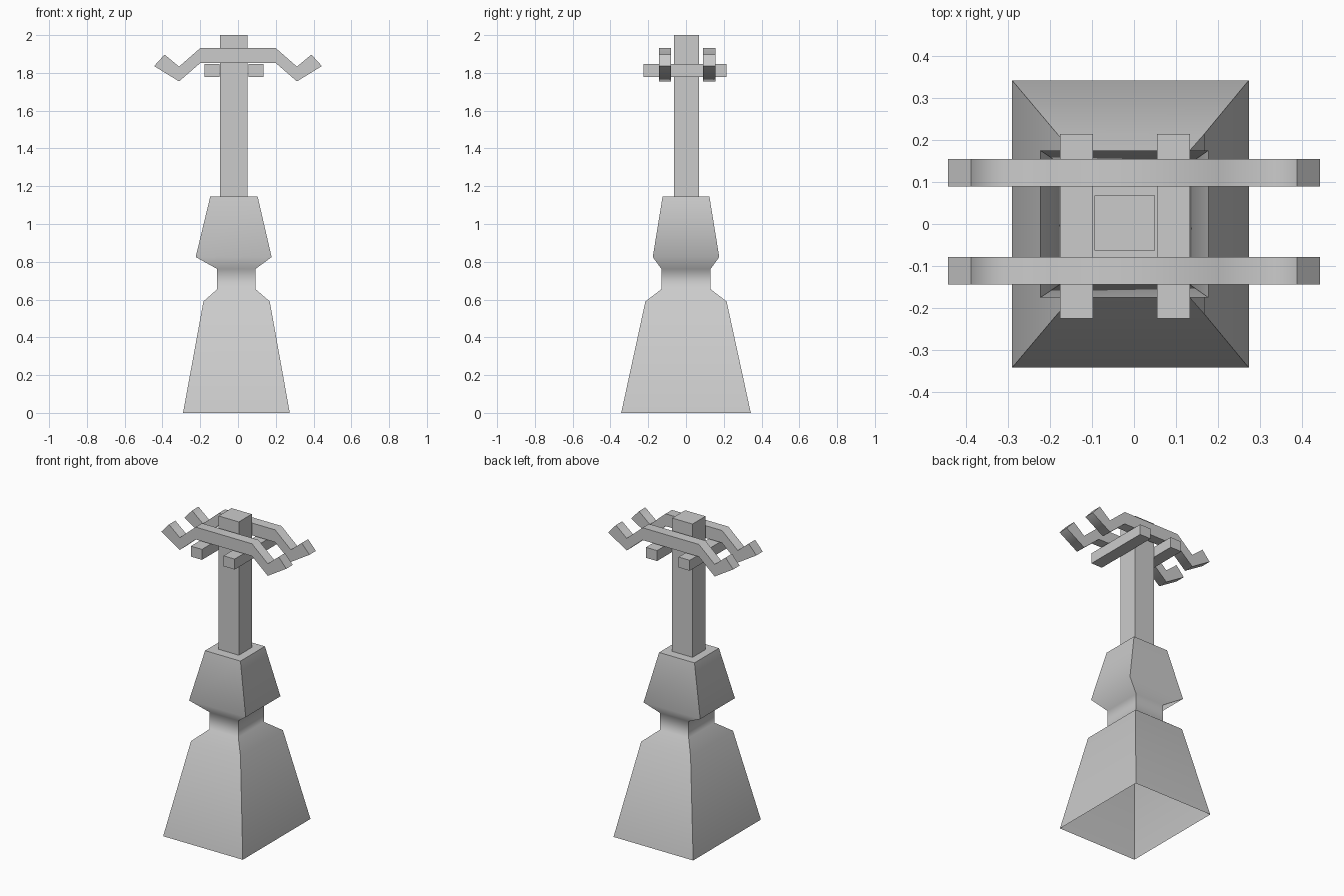
import bpy, bmesh
from math import radians

cube = bpy.data.objects.get("Cube")
if cube:
    bpy.data.objects.remove(cube, do_unlink=True)

grey = bpy.data.materials.new("plain grey")
grey.use_nodes = True
colour = (0.6, 0.6, 0.6, 1)
grey.diffuse_color = colour
grey.node_tree.nodes["Principled BSDF"].inputs["Base Color"].default_value = colour


def finish(name, bm):
    mesh = bpy.data.meshes.new(name)
    bm.to_mesh(mesh)
    bm.free()
    mesh.materials.append(grey)
    obj = bpy.data.objects.new(name, mesh)
    bpy.context.collection.objects.link(obj)
    return obj


def box(name, x, y, z):
    bm = bmesh.new()
    bmesh.ops.create_cube(bm, size=1)
    for v in bm.verts:
        v.co = [lo if c < 0 else hi for c, (lo, hi) in zip(v.co, (x, y, z))]
    return finish(name, bm)


def arm(name, y0, y1):
    # Gull-wing outline: right half, mirrored to the left, then extruded in depth
    half = [(0.2, 1.931), (0.312, 1.833), (0.389, 1.897),
            (0.444, 1.836), (0.312, 1.755), (0.2, 1.852)]
    outline = half + [(-x, z) for x, z in reversed(half)]
    bm = bmesh.new()
    face = bm.faces.new([bm.verts.new((x, y0, z)) for x, z in outline])
    ext = bmesh.ops.extrude_face_region(bm, geom=[face])
    moved = [g for g in ext["geom"] if isinstance(g, bmesh.types.BMVert)]
    bmesh.ops.translate(bm, verts=moved, vec=(0, y1 - y0, 0))
    bmesh.ops.recalc_face_normals(bm, faces=bm.faces)
    obj = finish(name, bm)
    bpy.ops.object.select_all(action='DESELECT')
    obj.select_set(True)
    bpy.context.view_layer.objects.active = obj
    bpy.ops.object.shade_smooth_by_angle(angle=radians(84))


# Pedestal: stacked rectangular rings (z, left x, right x, half depth), open below
rings = [(0, -0.291, 0.274, 0.343), (0.59, -0.183, 0.168, 0.215),
         (0.655, -0.11, 0.093, 0.13), (0.762, -0.11, 0.093, 0.13),
         (0.825, -0.224, 0.178, 0.176), (1.145, -0.147, 0.104, 0.124)]
bm = bmesh.new()
loops = [[bm.verts.new(p) for p in ((a, -d, z), (b, -d, z), (b, d, z), (a, d, z))]
         for z, a, b, d in rings]
for low, high in zip(loops, loops[1:]):
    for i in range(4):
        j = (i + 1) % 4
        bm.faces.new((low[i], low[j], high[j], high[i]))
bm.faces.new(loops[-1])
# Smooth up the sides, crisp at the four corners and the top rim
top = rings[-1][0]
for f in bm.faces:
    f.smooth = True
for e in bm.edges:
    za, zb = (v.co.z for v in e.verts)
    e.smooth = abs(za - zb) < 0.001 and za < top - 0.01
finish("pedestal", bm)

# Post
box("post", (-0.094, 0.05), (-0.063, 0.068), (top, 2.0))

# Crossbars running front to back on each side of the post
box("right_crossbar", (-0.177, -0.098), (-0.225, 0.215), (1.779, 1.846))
box("left_crossbar", (0.055, 0.134), (-0.225, 0.215), (1.779, 1.846))

# Bent arms at the front and back
arm("front_arm", -0.144, -0.079)
arm("back_arm", 0.09, 0.155)
